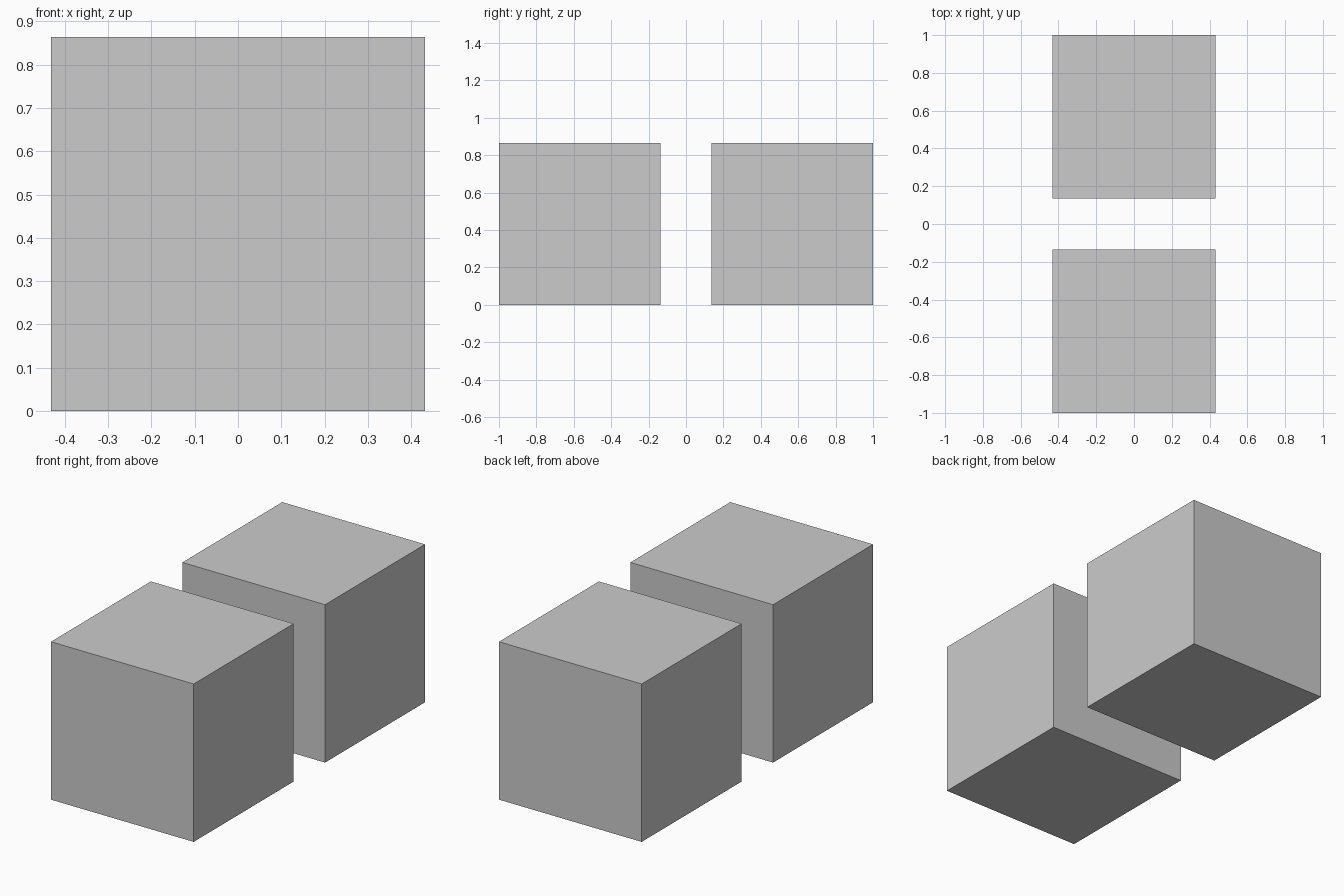
import bpy

if "Cube" in bpy.data.objects:
    bpy.data.objects.remove(bpy.data.objects["Cube"])

SIZE = 0.864  # cube edge length


def add_block(name, y):
    bpy.ops.mesh.primitive_cube_add(size=SIZE, location=(0, y, SIZE / 2))
    bpy.context.object.name = name


# Two equal cubes, mirrored front to back with a gap between them
offset = 1 - SIZE / 2
add_block("front_block", -offset)
add_block("back_block", offset)
